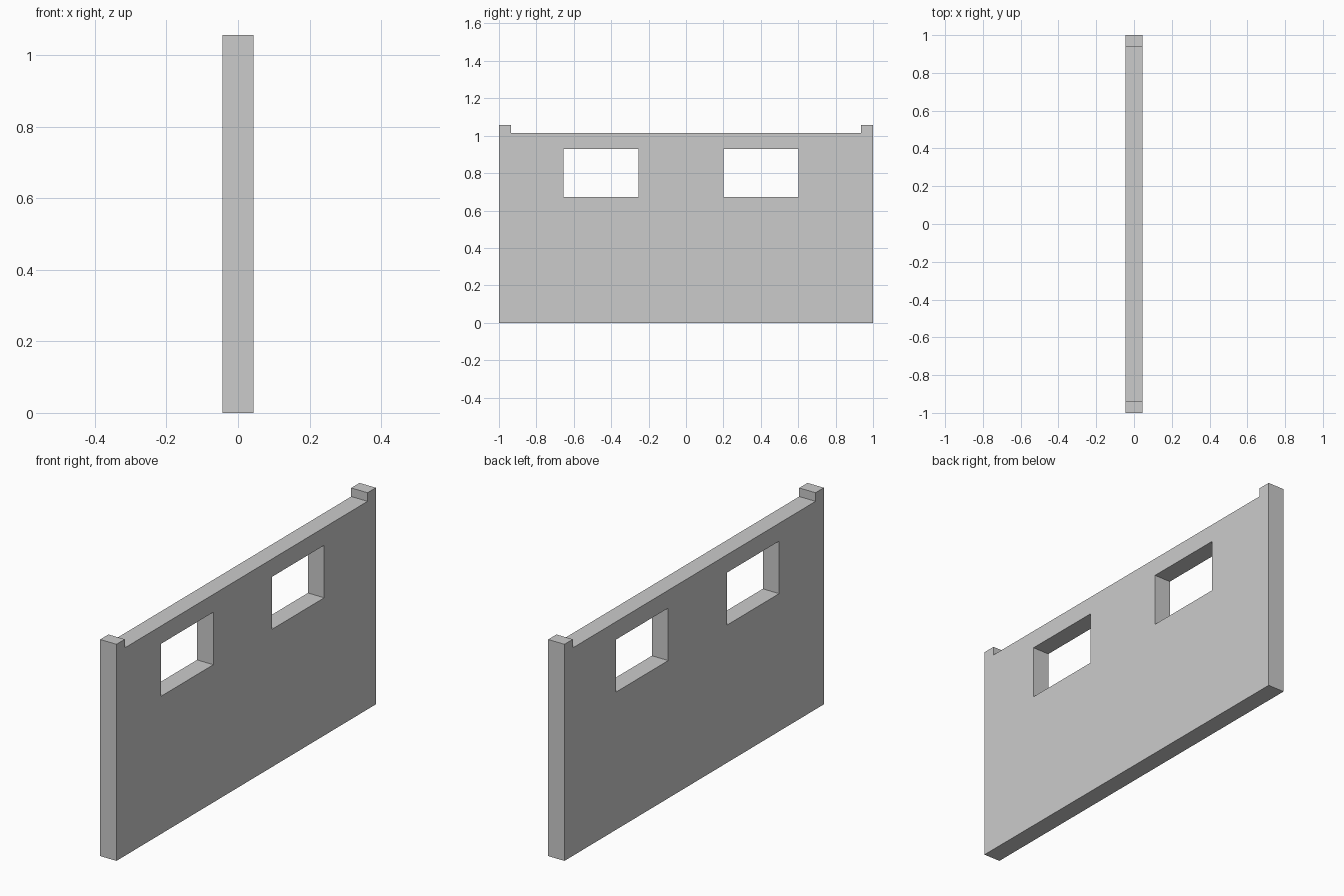
import bpy, bmesh

if "Cube" in bpy.data.objects:
    bpy.data.objects.remove(bpy.data.objects["Cube"])

HALF_T = 0.044            # half wall thickness
TOP, LEDGE = 1.057, 1.015  # corner post top, wall top
POST = 0.936              # inner face of the corner posts


def rect(y0, y1, z0, z1):
    return [(y0, z0), (y1, z0), (y1, z1), (y0, z1)]


# Wall outline with raised corner stubs, plus two window openings
outline = [(-1, 0), (1, 0), (1, TOP), (POST, TOP), (POST, LEDGE),
           (-POST, LEDGE), (-POST, TOP), (-1, TOP)]
windows = [rect(y, y + 0.402, 0.672, 0.928) for y in (-0.655, 0.2)]

bm = bmesh.new()
for loop in [outline] + windows:
    verts = [bm.verts.new((-HALF_T, y, z)) for y, z in loop]
    for i, v in enumerate(verts):
        bm.edges.new((v, verts[(i + 1) % len(verts)]))

# Fill the profile around the openings and give it thickness
bmesh.ops.triangle_fill(bm, edges=bm.edges[:], use_beauty=True, normal=(1, 0, 0))
ext = bmesh.ops.extrude_face_region(bm, geom=bm.faces[:], use_keep_orig=True)
for v in [g for g in ext["geom"] if isinstance(g, bmesh.types.BMVert)]:
    v.co.x = HALF_T
bmesh.ops.recalc_face_normals(bm, faces=bm.faces[:])

mesh = bpy.data.meshes.new("window_wall")
bm.to_mesh(mesh)
bm.free()
wall = bpy.data.objects.new("window_wall", mesh)
bpy.context.collection.objects.link(wall)
